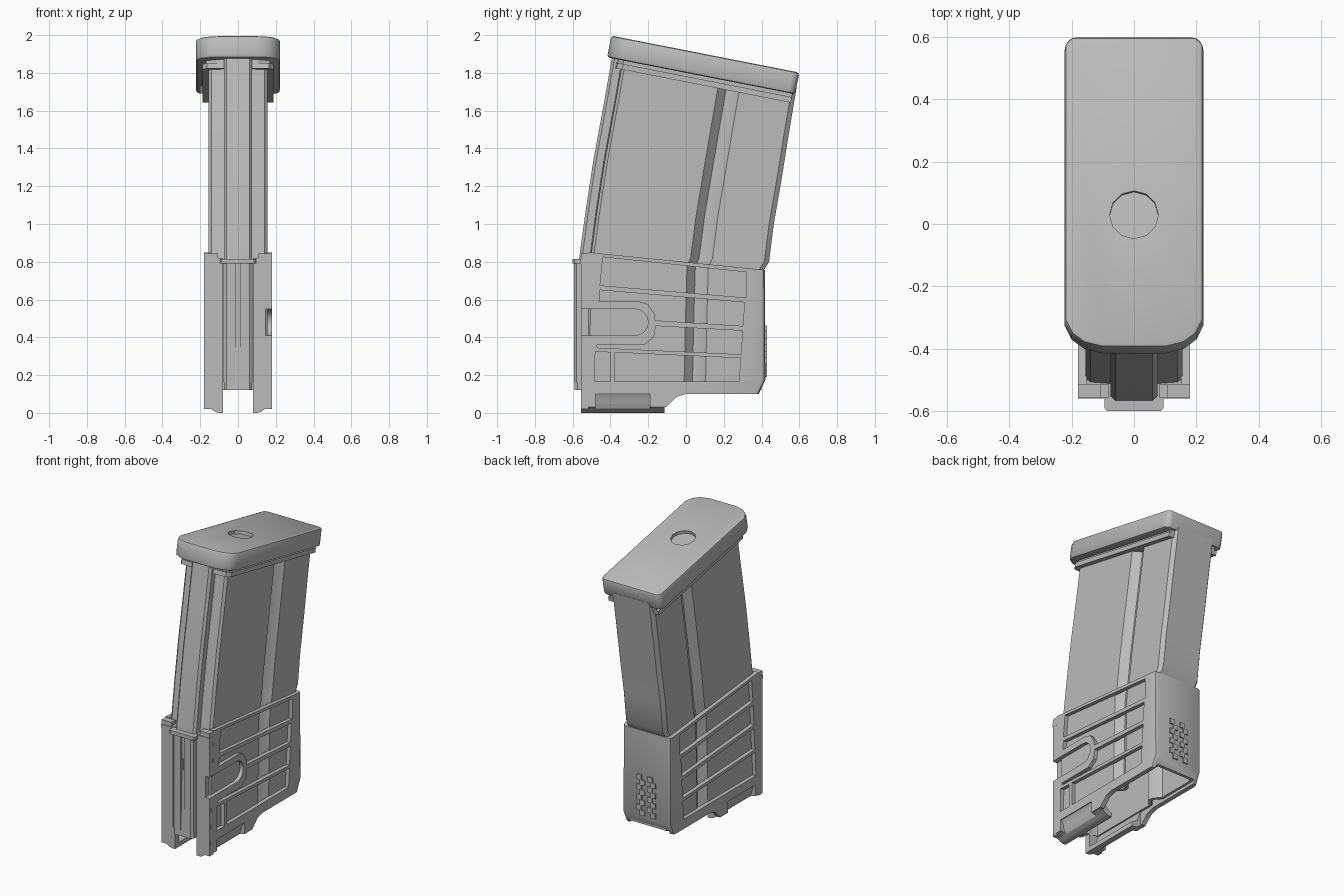
import bpy, bmesh, math
from mathutils import Matrix, Vector

old = bpy.data.objects.get("Cube")
if old:
    bpy.data.objects.remove(old, do_unlink=True)

grey = bpy.data.materials.new("matte grey")
grey.use_nodes = True
COLOUR = (0.5, 0.5, 0.5, 1)
grey.diffuse_color = COLOUR
grey.node_tree.nodes["Principled BSDF"].inputs["Base Color"].default_value = COLOUR


def add(name, bm):
    bmesh.ops.recalc_face_normals(bm, faces=bm.faces)
    me = bpy.data.meshes.new(name)
    bm.to_mesh(me)
    bm.free()
    me.materials.append(grey)
    ob = bpy.data.objects.new(name, me)
    bpy.context.collection.objects.link(ob)
    return ob


def prism(name, pts, a, b, axis="x"):
    """Extrude a 2D outline from a to b along the given axis."""
    place = {"x": lambda p, h: (h, p[0], p[1]),
             "y": lambda p, h: (p[0], h, p[1]),
             "z": lambda p, h: (p[0], p[1], h)}[axis]
    bm = bmesh.new()
    low = [bm.verts.new(place(p, a)) for p in pts]
    high = [bm.verts.new(place(p, b)) for p in pts]
    bm.faces.new(low)
    bm.faces.new(high)
    n = len(pts)
    for i in range(n):
        j = (i + 1) % n
        bm.faces.new((low[i], low[j], high[j], high[i]))
    return add(name, bm)


def rect(a, b, c, d):
    return [(a, c), (b, c), (b, d), (a, d)]


def mirrored(half):
    return half + [(-x, y) for x, y in reversed(half)]


def use(ob):
    bpy.ops.object.select_all(action="DESELECT")
    ob.select_set(True)
    bpy.context.view_layer.objects.active = ob


def cut(ob, *cutters):
    for c in cutters:
        m = ob.modifiers.new("cut", "BOOLEAN")
        m.object, m.operation, m.solver = c, "DIFFERENCE", "EXACT"
        use(ob)
        bpy.ops.object.modifier_apply(modifier=m.name)
        bpy.data.objects.remove(c, do_unlink=True)


def bevel(ob, width, segments=2):
    m = ob.modifiers.new("bevel", "BEVEL")
    m.width, m.segments, m.angle_limit = width, segments, math.radians(40)
    use(ob)
    bpy.ops.object.modifier_apply(modifier=m.name)


def smooth(ob):
    use(ob)
    bpy.ops.object.shade_smooth_by_angle(angle=math.radians(30))


# Curved body: one stepped, grooved section lofted between front and back edges
half = [(0.06, 0), (0.075, 0.015), (0.075, 0.055), (0.14, 0.06), (0.155, 0.075),
        (0.155, 0.585), (0.11, 0.63), (0.115, 0.65), (0.155, 0.70),
        (0.155, 0.975), (0.135, 1)]
section = mirrored(half)
levels = [((-0.59, 0.12), (0.40, 0.12)), ((-0.58, 0.5), (0.405, 0.45)),
          ((-0.568, 0.8), (0.412, 0.755)), ((-0.56, 0.86), (0.44, 0.80)),
          ((-0.53, 1.08), (0.465, 1.0)), ((-0.49, 1.34), (0.505, 1.23)),
          ((-0.44, 1.61), (0.54, 1.45)), ((-0.385, 1.92), (0.585, 1.72))]
bm = bmesh.new()
rings = []
for f, b in levels:
    f, b = Vector(f), Vector(b)
    rings.append([bm.verts.new((x, *f.lerp(b, t))) for x, t in section])
n = len(section)
for lo, hi in zip(rings, rings[1:]):
    for i in range(n):
        j = (i + 1) % n
        bm.faces.new((lo[i], lo[j], hi[j], hi[i]))
bm.faces.new(rings[-1])
mouth = bm.faces.new(rings[0])
bmesh.ops.recalc_face_normals(bm, faces=bm.faces)
# Hollow the open mouth
bmesh.ops.inset_region(bm, faces=[mouth], thickness=0.022)
well = bmesh.ops.extrude_face_region(bm, geom=[mouth])
bmesh.ops.translate(bm, vec=(0, 0, 0.45), verts=[v for v in well["geom"] if isinstance(v, bmesh.types.BMVert)])
if mouth.is_valid:
    bmesh.ops.delete(bm, geom=[mouth], context="FACES_ONLY")
body = add("curved_body", bm)
cut(body, prism("spine_slot", rect(-0.005, 0.005, 0.56, 0.79), -0.7, -0.57, "y"))
smooth(body)

# Lower sleeve: side outline extruded, hollowed, then windowed
outline = [(-0.515, 0.85), (0.417, 0.757), (0.42, 0.175), (0.385, 0.10), (0.0, 0.10),
           (-0.05, 0.085), (-0.085, 0.05), (-0.105, 0.03), (-0.555, 0.03)]
sleeve = prism("lower_sleeve", outline, -0.18, 0.18)
bm = bmesh.new()
bm.from_mesh(sleeve.data)
rear = [e for e in bm.edges if all(v.co.y > 0.38 and abs(v.co.x) > 0.17 for v in e.verts)
        and abs(e.verts[0].co.x - e.verts[1].co.x) < 0.01]
bmesh.ops.bevel(bm, geom=rear, offset=0.02, segments=2, affect="EDGES", profile=0.5)
bm.to_mesh(sleeve.data)
bm.free()
cut(sleeve, prism("hollow", rect(-0.15, 0.15, -0.8, 0.395), -0.2, 1.2, "z"))

top_window = [(-0.44, 0.825), (0.32, 0.745), (0.32, 0.61), (-0.455, 0.675)]
left_windows = [top_window,
                [(-0.455, 0.65), (0.31, 0.585), (0.30, 0.46), (-0.165, 0.49),
                 (-0.165, 0.52), (-0.2, 0.575), (-0.25, 0.59), (-0.46, 0.59)],
                [(-0.16, 0.46), (0.30, 0.435), (0.29, 0.31), (-0.47, 0.345),
                 (-0.47, 0.36), (-0.22, 0.36), (-0.17, 0.40)],
                [(-0.375, 0.32), (0.29, 0.29), (0.28, 0.165), (-0.375, 0.165)],
                [(-0.48, 0.325), (-0.40, 0.32), (-0.40, 0.165), (-0.485, 0.165)]]
right_windows = [top_window,
                 [(-0.455, 0.65), (0.31, 0.585), (0.30, 0.46), (-0.465, 0.515)],
                 [(-0.465, 0.49), (0.30, 0.435), (0.29, 0.31), (-0.475, 0.345)],
                 [(-0.48, 0.325), (0.29, 0.29), (0.28, 0.165), (-0.485, 0.165)]]
for w in left_windows:
    cut(sleeve, prism("window", w, 0.12, 0.25))
for w in right_windows:
    cut(sleeve, prism("window", w, -0.25, -0.12))


def catch_recess():
    arc = [(-0.27 + 0.07 * math.sin(a), 0.48 - 0.07 * math.cos(a))
           for a in (math.pi * i / 8 for i in range(9))]
    return prism("catch_recess", [(-0.7, 0.41)] + arc + [(-0.7, 0.55)], 0.146, 0.25)


cut(sleeve, catch_recess())

# Front rails, feed lips and their outer scoops
for s, side in ((1, "left"), (-1, "right")):
    rail = prism(side + "_front_rail", rect(s * 0.08, s * 0.179, -0.556, -0.515), 0.02, 0.845, "z")
    cut(rail, prism("spine_clearance", rect(s * 0.05, s * 0.105, -0.7, -0.4), 0.82, 1, "z"))
    if s > 0:
        cut(rail, catch_recess())
    lip = prism(side + "_feed_lip",
                [(s * x, z) for x, z in ((0.178, 0.12), (0.178, 0.03), (0.15, 0.025), (0.12, 0.005),
                                         (0.10, 0), (0.08, 0), (0.08, 0.03), (0.12, 0.05), (0.145, 0.12))],
                -0.555, -0.115, "y")
    scoop = [(s * x, z) for x, z in ((0.2, 0.11), (0.175, 0.105), (0.16, 0.08), (0.155, 0.05),
                                     (0.14, 0.02), (0.2, -0.02))]
    for part in (sleeve, lip):
        cut(part, prism("scoop", scoop, -0.48, -0.19, "y"))
    smooth(lip)
smooth(sleeve)

# Lip band wrapping the spine at the top of the sleeve
prism("front_band", mirrored([(0.085, -0.6), (0.095, -0.59), (0.095, -0.56), (0.18, -0.56), (0.18, -0.5)]),
      0.79, 0.815, "z")
prism("spine_cover", mirrored([(0.06, -0.592), (0.076, -0.58), (0.076, -0.53), (0.065, -0.53),
                               (0.065, -0.575), (0.012, -0.58), (0.012, -0.592)])[:7],
      0.16, 0.79, "z")
prism("spine_cover_right", [(-0.06, -0.592), (-0.076, -0.58), (-0.076, -0.53), (-0.065, -0.53),
                            (-0.065, -0.575), (-0.012, -0.58), (-0.012, -0.592)], 0.16, 0.79, "z")

# Staggered grip teeth on the back of the sleeve
for s in (1, -1):
    for i in range(8):
        x = s * 0.04 + (0.012 if i % 2 else -0.012)
        z = 0.19 + i * 0.034
        prism("grip_tooth", rect(x - 0.018, x + 0.018, z, z + 0.034), 0.41, 0.428, "y")

# Tilted base cap with a round recess, neck and rail
tilt = Matrix.Translation((0, -0.395, 1.997)) @ Matrix.Rotation(math.radians(-11.1), 4, "X")
plan = mirrored([(0.10, 0), (0.16, 0.015), (0.20, 0.045), (0.222, 0.09), (0.222, 0.99), (0.2, 1.014)])
cap = prism("base_cap", plan, -0.117, 0, "z")
bevel(cap, 0.014)
disc = [(0.078 * math.cos(a), 0.433 + 0.078 * math.sin(a)) for a in (math.tau * i / 12 for i in range(12))]
cut(cap, prism("round_recess", disc, -0.02, 0.05, "z"))
smooth(cap)
neck = prism("cap_neck", mirrored([(0.10, 0.06), (0.17, 0.09), (0.17, 1.0)]), -0.14, -0.10, "z")
rim = prism("body_rim", mirrored([(0.08, 0.055), (0.165, 0.06), (0.187, 0.09), (0.187, 1.0)]),
            -0.165, -0.135, "z")
for ob in (cap, neck, rim):
    ob.data.transform(tilt)
